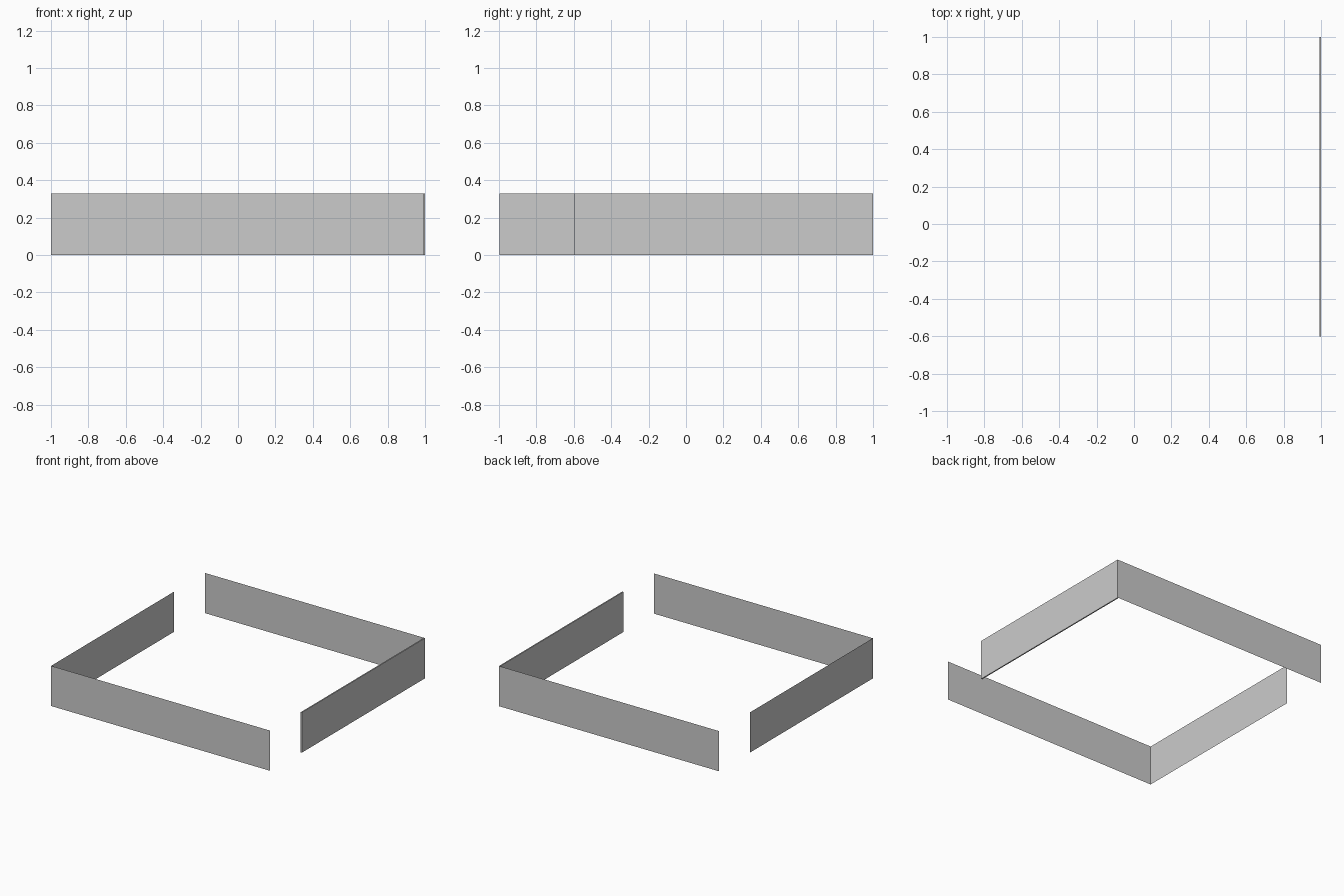
import bpy, bmesh
from mathutils import Vector

if "Cube" in bpy.data.objects:
    bpy.data.objects.remove(bpy.data.objects["Cube"])

H = 0.33  # wall height


def wall(name, start, end, thickness=0.0):
    """Upright sheet from start to end, optionally thickened along +x."""
    bm = bmesh.new()
    pts = [(*start, 0), (*end, 0), (*end, H), (*start, H)]
    face = bm.faces.new([bm.verts.new(p) for p in pts])
    if thickness:
        ext = bmesh.ops.extrude_face_region(bm, geom=[face], use_keep_orig=True)
        verts = [g for g in ext["geom"] if isinstance(g, bmesh.types.BMVert)]
        bmesh.ops.translate(bm, verts=verts, vec=Vector((thickness, 0, 0)))
        bmesh.ops.recalc_face_normals(bm, faces=bm.faces[:])
    mesh = bpy.data.meshes.new(name)
    bm.to_mesh(mesh)
    bm.free()
    obj = bpy.data.objects.new(name, mesh)
    bpy.context.collection.objects.link(obj)
    return obj


# Two L-shaped pairs leaving gaps at opposite corners
wall("front_wall", (-1, -0.997), (0.99, -0.997))
wall("left_wall", (-1, 0.6), (-1, -0.997))
wall("back_wall", (1, 1), (-1, 1))
wall("right_wall", (0.99, -0.6), (0.99, 1), thickness=0.01)
